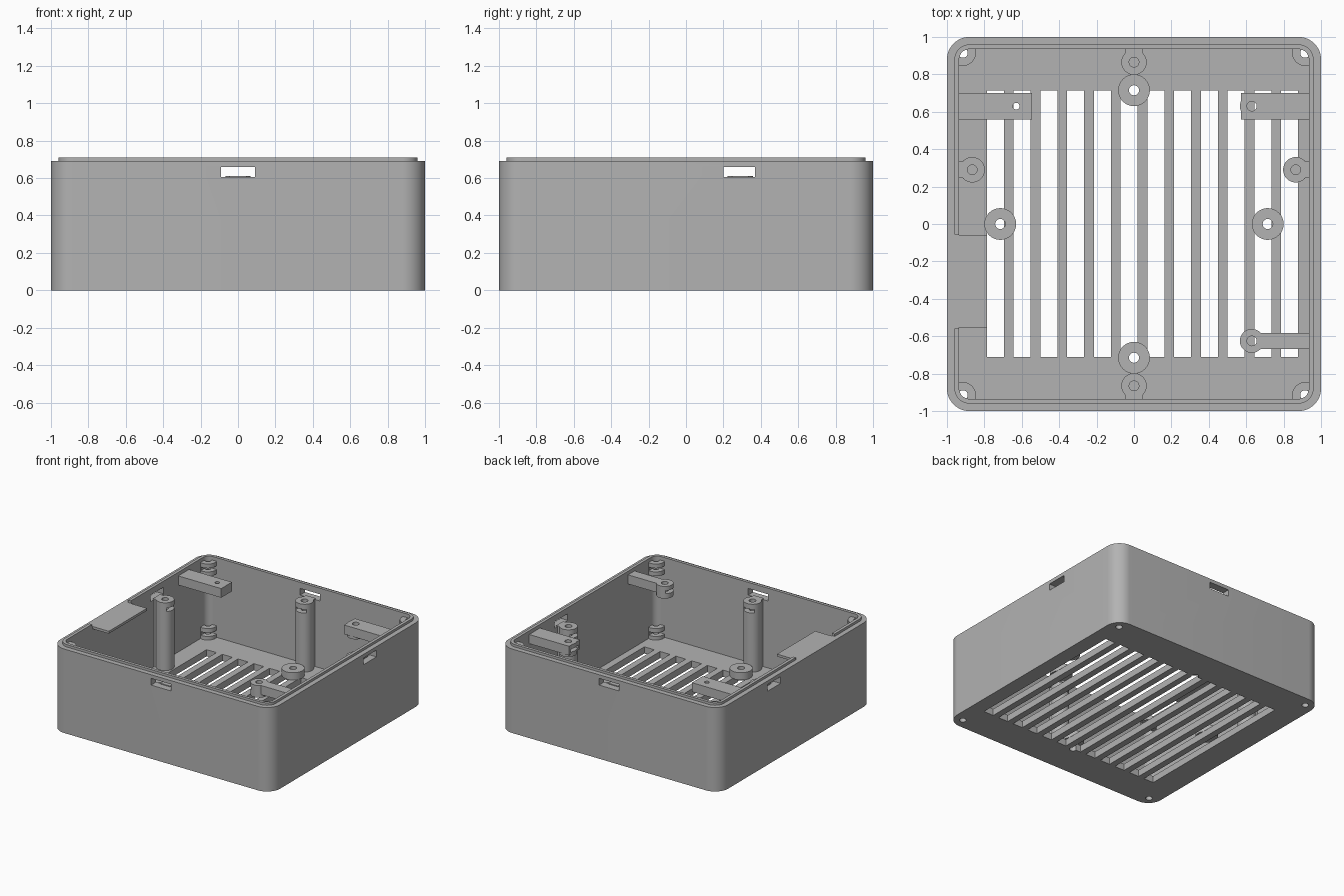
import bpy, bmesh, math
from mathutils import Matrix, Vector

cube = bpy.data.objects.get("Cube")
if cube:
    bpy.data.objects.remove(cube, do_unlink=True)

GREY = (0.45, 0.45, 0.45, 1)
grey = bpy.data.materials.new("grey plastic")
grey.use_nodes = True
grey.diffuse_color = GREY
grey.node_tree.nodes["Principled BSDF"].inputs["Base Color"].default_value = GREY

FLOOR, RIM, INNER = 0.055, 0.69, 0.935


def finish(name, bm):
    mesh = bpy.data.meshes.new(name)
    bmesh.ops.recalc_face_normals(bm, faces=bm.faces)
    bm.to_mesh(mesh)
    bm.free()
    mesh.materials.append(grey)
    obj = bpy.data.objects.new(name, mesh)
    bpy.context.collection.objects.link(obj)
    return obj


def add_box(bm, x, y, z):
    """Add a box from (min, max) pairs."""
    size = [b - a for a, b in (x, y, z)]
    mid = [(a + b) / 2 for a, b in (x, y, z)]
    bmesh.ops.create_cube(bm, size=1, matrix=Matrix.Translation(mid) @ Matrix.Diagonal((*size, 1)))


def add_cylinder(bm, x, y, z, r):
    bmesh.ops.create_cone(bm, cap_ends=True, segments=32, radius1=r, radius2=r, depth=z[1] - z[0],
                          matrix=Matrix.Translation((x, y, sum(z) / 2)))


def add_rounded_block(bm, half, r, z):
    """Add a square block with rounded upright corners."""
    ring = []
    for k in range(4):
        for i in range(13):
            a = math.pi / 2 * (k + i / 12)
            cx, cy = [(1, 1), (-1, 1), (-1, -1), (1, -1)][k]
            ring.append(bm.verts.new(((half - r) * cx + r * math.cos(a),
                                      (half - r) * cy + r * math.sin(a), z[0])))
    face = bm.faces.new(ring)
    top = bmesh.ops.extrude_face_region(bm, geom=[face])["geom"]
    bmesh.ops.translate(bm, verts=[v for v in top if isinstance(v, bmesh.types.BMVert)],
                        vec=(0, 0, z[1] - z[0]))


def boolean(obj, bm, operation="DIFFERENCE"):
    """Cut or join the shapes in bm with obj, then drop the helper."""
    helper = finish("helper", bm)
    helper.hide_render = True
    mod = obj.modifiers.new("boolean", "BOOLEAN")
    mod.operation, mod.object, mod.solver = operation, helper, "EXACT"
    mod.use_self = True
    bpy.context.view_layer.objects.active = obj
    bpy.ops.object.modifier_apply(modifier=mod.name)
    bpy.data.objects.remove(helper, do_unlink=True)


parts = []

# Case: rounded tub with a stepped lip around the rim
bm = bmesh.new()
add_rounded_block(bm, 1, 0.12, (0, RIM))
case = finish("case", bm)
bm = bmesh.new()
add_rounded_block(bm, 0.96, 0.08, (RIM - 0.1, 0.71))
boolean(case, bm, "UNION")
bm = bmesh.new()
add_rounded_block(bm, INNER, 0.055, (FLOOR, 1))
boolean(case, bm)

# Gap in the lip, floor slots, latch windows and screw holes
bm = bmesh.new()
add_box(bm, (-0.98, -0.9), (-0.56, -0.055), (RIM, 0.8))
for i in range(12):
    x = -0.786 + i * 0.143
    add_box(bm, (x, x + 0.09), (-0.712, 0.715), (-0.1, 0.1))
boolean(case, bm)
bm = bmesh.new()
for s in (-1, 1):
    add_box(bm, (-0.09, 0.09), (s * 0.96 - 0.08, s * 0.96 + 0.08), (0.605, 0.66))
    add_box(bm, (s * 0.96 - 0.08, s * 0.96 + 0.08), (0.2, 0.37), (0.605, 0.66))
    add_cylinder(bm, 0, s * 0.715, (-0.1, 0.1), 0.027)
    for t in (-1, 1):
        add_cylinder(bm, s * 0.915, t * 0.915, (-0.1, 0.1), 0.026)
boolean(case, bm)
parts.append(case)


# Mounting discs on the floor
for i, side in enumerate(("left", "back", "right", "front")):
    a = i * math.pi / 2
    x, y = 0.715 * math.cos(a), 0.715 * math.sin(a)
    bm = bmesh.new()
    add_cylinder(bm, x, y, (FLOOR, 0.115), 0.085)
    disc = finish(side + "_floor_disc", bm)
    bm = bmesh.new()
    add_cylinder(bm, x, y, (0, 0.2), 0.027)
    boolean(disc, bm)
    parts.append(disc)

# Tall wall posts with a blind screw hole and a nut slot, built facing +x and turned
posts = {"left": (0, 0.29), "back": (90, 0), "right": (180, -0.29), "front": (270, 0)}
for side, (angle, offset) in posts.items():
    bm = bmesh.new()
    add_cylinder(bm, 0.865, offset, (FLOOR - 0.01, 0.612), 0.068)
    post = finish(side + "_post", bm)
    bm = bmesh.new()
    add_box(bm, (0.87, 0.945), (offset - 0.045, offset + 0.045), (FLOOR - 0.01, 0.612))
    boolean(post, bm, "UNION")
    bm = bmesh.new()
    add_cylinder(bm, 0.865, offset, (0.4, 0.7), 0.026)
    boolean(post, bm)
    bm = bmesh.new()
    add_box(bm, (0.75, 0.91), (offset - 0.05, offset + 0.05), (0.54, 0.57))
    boolean(post, bm)
    post.data.transform(Matrix.Rotation(math.radians(angle), 4, "Z"))
    parts.append(post)

# Corner bosses: an upper and a lower one in each corner, each with a nut slot
for sx, across in ((1, "left"), (-1, "right")):
    for sy, along in ((1, "back"), (-1, "front")):
        for level, low, high in (("lower", FLOOR - 0.005, 0.15), ("upper", 0.58, 0.68)):
            bm = bmesh.new()
            add_cylinder(bm, sx * 0.915, sy * 0.915, (low, high), 0.07)
            boss = finish("_".join((along, across, level, "boss")), bm)
            bm = bmesh.new()
            add_rounded_block(bm, 0.945, 0.065, (0, 1))
            boolean(boss, bm, "INTERSECT")
            bm = bmesh.new()
            add_cylinder(bm, sx * 0.915, sy * 0.915, (-0.1, 1), 0.026)
            boolean(boss, bm)
            bm = bmesh.new()
            mid = (low + high) / 2
            add_box(bm, sorted((sx * 0.8, sx * 0.93)), sorted((sy * 0.8, sy * 0.93)),
                    (mid - 0.015, mid + 0.015))
            boolean(boss, bm)
            parts.append(boss)

# Board support arms reaching in from the side walls
arms = (("back_right_arm", (-0.945, -0.545), (0.56, 0.70), -0.63, 0.63, 0, 0.018),
        ("back_left_arm", (0.572, 0.945), (0.56, 0.70), 0.63, 0.63, 0.064, 0.026),
        ("front_left_arm", (0.63, 0.945), (-0.668, -0.583), 0.63, -0.625, 0.064, 0.026))
for name, xs, ys, hx, hy, round_end, hole in arms:
    bm = bmesh.new()
    add_box(bm, xs, ys, (0.605, 0.68))
    arm = finish(name, bm)
    if round_end:
        bm = bmesh.new()
        add_cylinder(bm, hx, hy, (0.58, 0.68), round_end)
        boolean(arm, bm, "UNION")
    bm = bmesh.new()
    add_cylinder(bm, hx, hy, (0.5, 0.8), hole)
    boolean(arm, bm)
    if round_end:
        bm = bmesh.new()
        add_box(bm, (0.5, 0.67), (hy - 0.05, hy + 0.05), (0.62, 0.645))
        boolean(arm, bm)
    parts.append(arm)

# Thin ledge plate beside the lip gap
bm = bmesh.new()
add_box(bm, (-0.945, -0.787), (-0.553, -0.058), (RIM - 0.02, RIM))
parts.append(finish("rim_ledge_plate", bm))

# Smooth shading on the curves, sharp edges kept
bpy.ops.object.select_all(action="DESELECT")
for obj in parts:
    obj.select_set(True)
bpy.context.view_layer.objects.active = case
bpy.ops.object.shade_smooth_by_angle(angle=math.radians(30))
